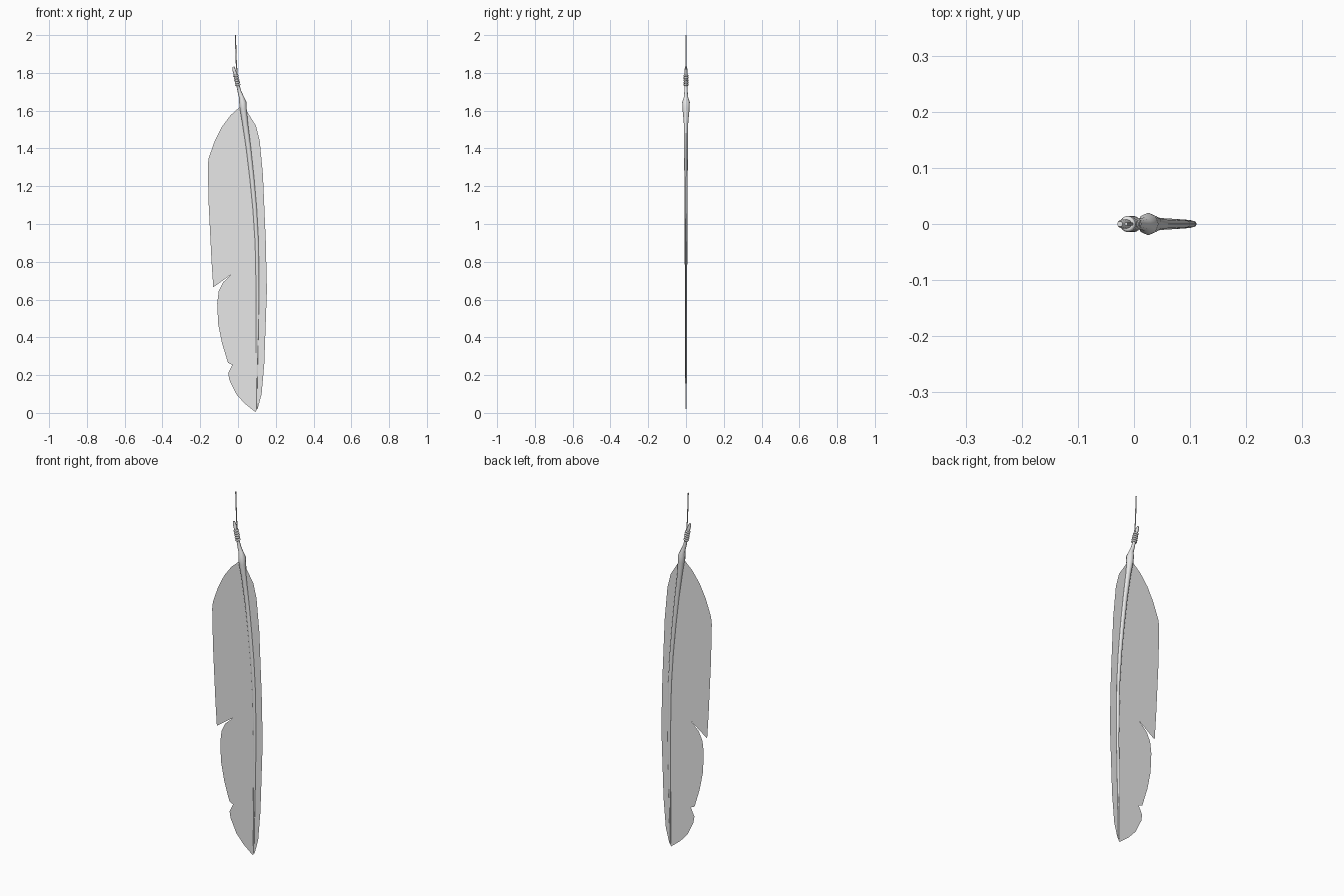
import bpy, bmesh, math
from mathutils import Vector

cube = bpy.data.objects.get("Cube")
if cube:
    bpy.data.objects.remove(cube, do_unlink=True)

grey = bpy.data.materials.new("light_grey")
grey.use_nodes = True
grey.diffuse_color = (0.8, 0.8, 0.8, 1)
grey.node_tree.nodes["Principled BSDF"].inputs["Base Color"].default_value = (0.8, 0.8, 0.8, 1)


def finish(name, bm, smooth=True):
    mesh = bpy.data.meshes.new(name)
    bm.to_mesh(mesh)
    bm.free()
    mesh.materials.append(grey)
    obj = bpy.data.objects.new(name, mesh)
    bpy.context.collection.objects.link(obj)
    if smooth:
        bpy.ops.object.select_all(action='DESELECT')
        obj.select_set(True)
        bpy.context.view_layer.objects.active = obj
        bpy.ops.object.shade_smooth_by_angle(angle=math.radians(50))
    return obj


def tube(name, stations, sides=8):
    """Sweep an oval along stations of (x, z, radius across, radius in depth)."""
    bm = bmesh.new()
    rings = []
    for i, (x, z, across, depth) in enumerate(stations):
        a, b = stations[max(i - 1, 0)], stations[min(i + 1, len(stations) - 1)]
        t = Vector((b[0] - a[0], 0, b[1] - a[1])).normalized()
        side = Vector((t.z, 0, -t.x))
        ring = []
        for k in range(sides):
            ang = math.tau * k / sides
            p = Vector((x, 0, z)) + side * across * math.cos(ang)
            p.y += depth * math.sin(ang)
            ring.append(bm.verts.new(p))
        rings.append(ring)
    for r, s in zip(rings, rings[1:]):
        for k in range(sides):
            n = (k + 1) % sides
            bm.faces.new((r[k], r[n], s[n], s[k]))
    bm.faces.new(rings[0])
    bm.faces.new(rings[-1])
    bmesh.ops.recalc_face_normals(bm, faces=bm.faces)
    return finish(name, bm)


# Vane: one thin sheet with two splits in its right edge
outline = [
    (0.01, 1.62), (-0.04, 1.575), (-0.085, 1.515), (-0.123, 1.44), (-0.155, 1.35),
    (-0.16, 1.31), (-0.155, 1.1), (-0.14, 0.8), (-0.131, 0.665),
    (-0.033, 0.735), (-0.08, 0.69), (-0.102, 0.645), (-0.11, 0.58), (-0.105, 0.47),
    (-0.085, 0.37), (-0.053, 0.265),
    (0.025, 0.325), (-0.03, 0.255), (-0.052, 0.21), (-0.046, 0.175), (-0.01, 0.1),
    (0.035, 0.05), (0.092, 0.005),
    (0.105, 0.025), (0.125, 0.1), (0.139, 0.26), (0.153, 0.65), (0.147, 0.91),
    (0.132, 1.26), (0.115, 1.44), (0.095, 1.52), (0.045, 1.6),
]
bm = bmesh.new()
bm.faces.new([bm.verts.new((x, -0.01 * x, z)) for x, z in outline])
bmesh.ops.triangulate(bm, faces=bm.faces)
finish("vane", bm, smooth=False)

# Quill: tapering shaft, swollen collar and bare stem
tube("quill", [
    (0.097, 0.02, 0.003, 0.003), (0.1, 0.3, 0.006, 0.005), (0.104, 0.6, 0.008, 0.006),
    (0.1, 0.9, 0.01, 0.007), (0.089, 1.08, 0.011, 0.008), (0.074, 1.24, 0.012, 0.009),
    (0.056, 1.4, 0.013, 0.01), (0.037, 1.54, 0.015, 0.012), (0.028, 1.61, 0.018, 0.019),
    (0.025, 1.645, 0.019, 0.02), (0.019, 1.67, 0.013, 0.012), (0.008, 1.7, 0.01, 0.009),
    (-0.002, 1.74, 0.008, 0.007), (-0.01, 1.78, 0.009, 0.008),
    (-0.021, 1.815, 0.009, 0.008), (-0.025, 1.832, 0.005, 0.005),
])

# Binding: cord wound round the stem
for i in range(5):
    f = i / 4
    bpy.ops.mesh.primitive_torus_add(
        major_segments=16, minor_segments=6, major_radius=0.009, minor_radius=0.0055,
        location=(-0.001 - 0.01 * f, 0, 1.737 + 0.048 * f), rotation=(0.08, -0.2, 0))
    wrap = bpy.context.object
    wrap.name = "binding_%d" % (i + 1)
    wrap.data.materials.append(grey)
    bpy.ops.object.shade_smooth()

# Hanging string
tube("string", [
    (0.001, 1.74, 0.003, 0.003), (-0.004, 1.79, 0.003, 0.003),
    (-0.009, 1.85, 0.003, 0.003), (-0.014, 2.0, 0.003, 0.003),
], sides=6)
